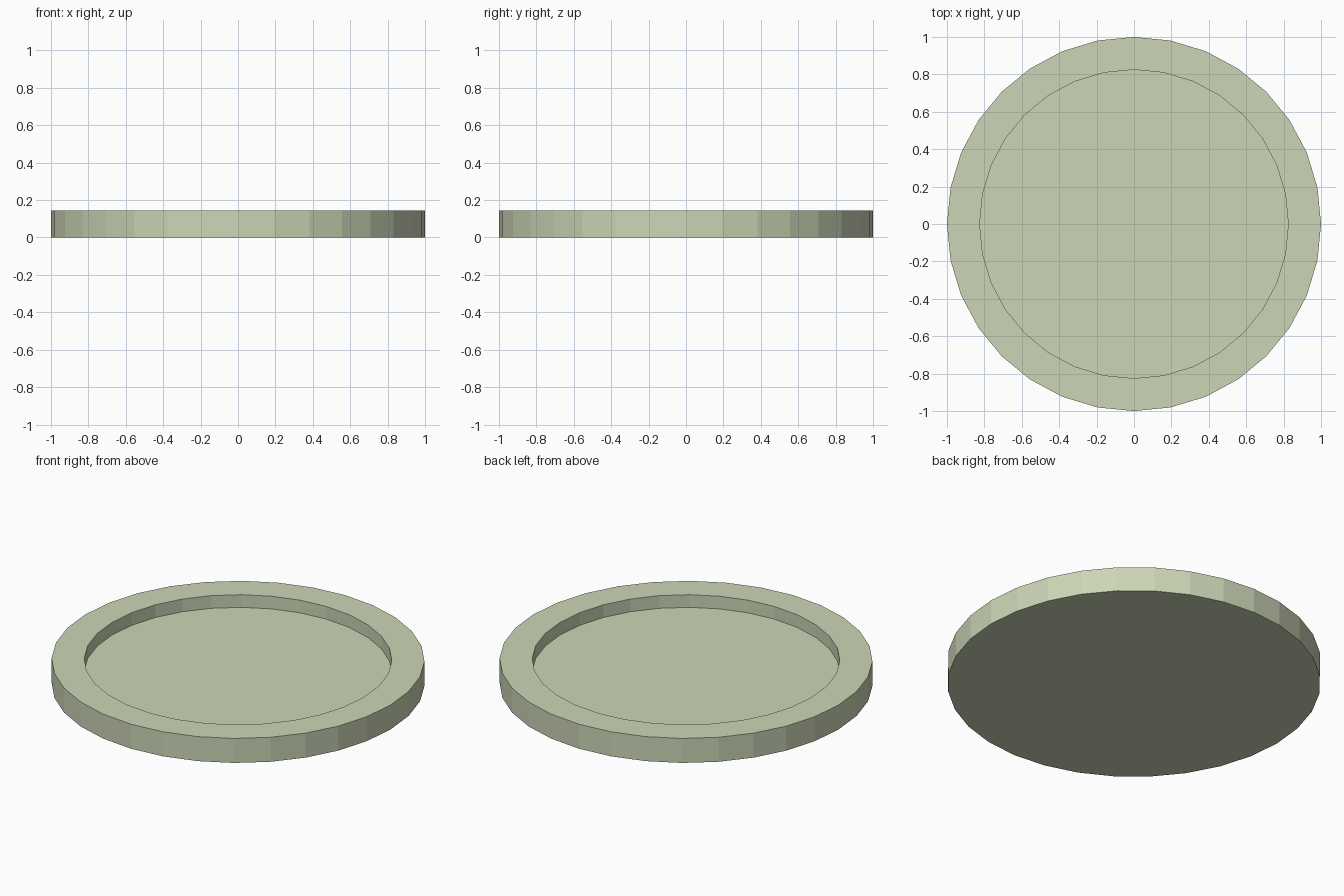
import bpy, bmesh

if "Cube" in bpy.data.objects:
    bpy.data.objects.remove(bpy.data.objects["Cube"])

SIDES = 32
OUTER_R, INNER_R = 1.0, 0.825
HEIGHT, FLOOR_Z = 0.145, 0.07

# Round tray: solid disc whose top is inset and pushed down to form the recess
bm = bmesh.new()
bmesh.ops.create_cone(bm, cap_ends=True, segments=SIDES,
                      radius1=OUTER_R, radius2=OUTER_R, depth=HEIGHT)
bmesh.ops.translate(bm, verts=bm.verts, vec=(0, 0, HEIGHT / 2))
top = max(bm.faces, key=lambda f: f.calc_center_median().z)


def extrude_cap(face):
    """Extrude a cap in place and return the new cap."""
    out = bmesh.ops.extrude_discrete_faces(bm, faces=[face])
    return out["faces"][0]


# Flat rim
top = extrude_cap(top)
for v in top.verts:
    v.co.x *= INNER_R / OUTER_R
    v.co.y *= INNER_R / OUTER_R

# Recess wall and floor
top = extrude_cap(top)
for v in top.verts:
    v.co.z = FLOOR_Z

bmesh.ops.recalc_face_normals(bm, faces=bm.faces)
mesh = bpy.data.meshes.new("round_tray")
bm.to_mesh(mesh)
bm.free()
tray = bpy.data.objects.new("round_tray", mesh)
bpy.context.collection.objects.link(tray)

# Pale green finish
mat = bpy.data.materials.new("pale_green")
mat.diffuse_color = (0.60, 0.67, 0.47, 1)
mat.use_nodes = True
mat.node_tree.nodes["Principled BSDF"].inputs["Base Color"].default_value = mat.diffuse_color
mesh.materials.append(mat)
